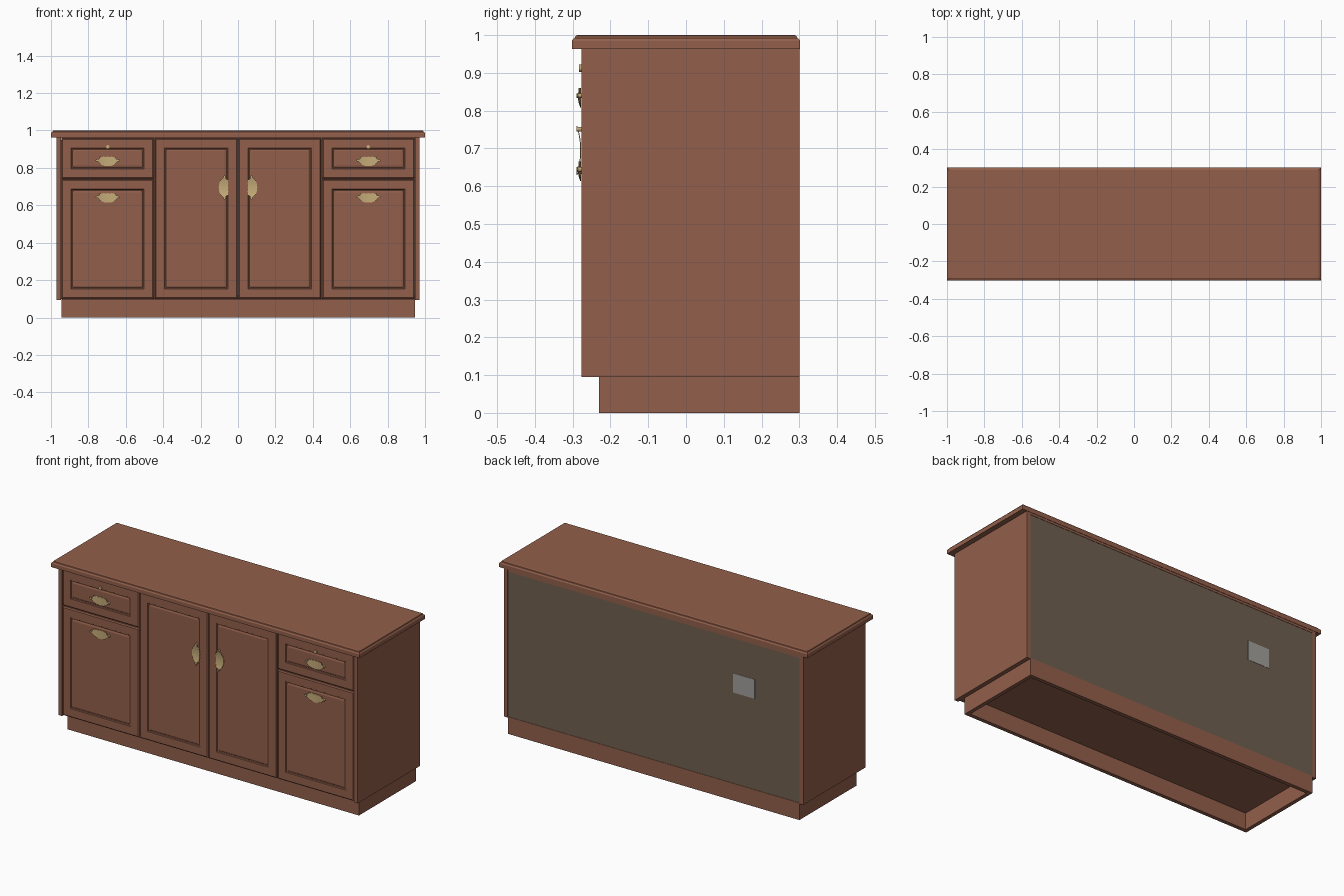
import bpy, bmesh, math
from mathutils import Vector

if "Cube" in bpy.data.objects:
    bpy.data.objects.remove(bpy.data.objects["Cube"])


def material(name, rgb):
    m = bpy.data.materials.new(name)
    m.diffuse_color = (*rgb, 1)
    m.use_nodes = True
    m.node_tree.nodes["Principled BSDF"].inputs["Base Color"].default_value = m.diffuse_color
    return m


WOOD = material("wood", (0.29, 0.115, 0.07))
BACK = material("backing", (0.16, 0.115, 0.08))
BRASS = material("brass", (0.56, 0.41, 0.19))
LABEL = material("pale_grey", (0.36, 0.35, 0.33))
FRONT = -0.277


def finish(name, bm, mat):
    bmesh.ops.recalc_face_normals(bm, faces=bm.faces)
    me = bpy.data.meshes.new(name)
    bm.to_mesh(me)
    bm.free()
    me.materials.append(mat)
    ob = bpy.data.objects.new(name, me)
    bpy.context.collection.objects.link(ob)
    return ob


def stacked(name, rect, rings, place, mat=WOOD):
    """Solid lofted through inset rectangles; rings are (inset, level)."""
    a0, a1, b0, b1 = rect
    bm = bmesh.new()
    loops = []
    for i, lv in rings:
        pts = ((a0+i, b0+i), (a1-i, b0+i), (a1-i, b1-i), (a0+i, b1-i))
        loops.append([bm.verts.new(place(a, b, lv)) for a, b in pts])
    for p, q in zip(loops, loops[1:]):
        for k in range(4):
            bm.faces.new((p[k], p[(k+1) % 4], q[(k+1) % 4], q[k]))
    bm.faces.new(loops[0])
    bm.faces.new(loops[-1])
    return finish(name, bm, mat)


def flat(a, b, lv):
    return (a, b, lv)


def upright(a, b, lv):
    return (a, FRONT + lv, b)


def box(name, x0, x1, y0, y1, z0, z1, mat=WOOD):
    return stacked(name, (min(x0, x1), max(x0, x1), y0, y1), [(0, z0), (0, z1)], flat, mat)


def door(name, x0, x1, z0, z1):
    # bevelled rim, flat frame, routed groove, flat centre panel
    rings = [(0, 0.022), (0, 0.006), (0.006, 0.001), (0.052, 0.001), (0.055, 0.006),
             (0.060, 0.007), (0.063, 0.004), (0.069, 0.002)]
    return stacked(name, (min(x0, x1), max(x0, x1), z0, z1), rings, upright)


def pull(name, cx, cz, angle=0.0):
    """Curved brass plate with a rounded lip, scalloped edge and two end posts."""
    c, s = math.cos(angle), math.sin(angle)

    def put(u, v, y):
        return Vector((cx + u*c - v*s, y, cz + u*s + v*c))

    n, bm, rows = 40, bmesh.new(), []
    for k in range(n + 1):
        u = -0.065 + 0.13 * k / n
        t = abs(u)
        wing = 0.009 * math.sqrt(max(0.05, 1 - (t / 0.066)**4))
        top = max(wing, 0.017 + 0.003 * abs(math.cos(u * 150)) if t < 0.044 else 0)
        low = -max(wing, 0.031 * math.sqrt(max(0, 1 - (t / 0.052)**2)))
        y = -0.280 - 0.010 * (t / 0.065)**2
        rows.append([bm.verts.new(put(u, v, y + d))
                     for v, d in ((low, 0), (top, 0), (top, 0.0025), (low, 0.0025))])
    for p, q in zip(rows, rows[1:]):
        for k in range(4):
            bm.faces.new((p[k], p[(k+1) % 4], q[(k+1) % 4], q[k]))
    bm.faces.new(rows[0])
    bm.faces.new(rows[-1])
    for u in (-0.056, 0.056):
        disc(bm, put(u, 0, 0), 0.006, -0.290)
    return finish(name, bm, BRASS)


def disc(bm, centre, radius, y_front):
    rings = [[bm.verts.new((centre.x + radius * math.cos(k * math.pi / 6), y,
                            centre.z + radius * math.sin(k * math.pi / 6))) for k in range(12)]
             for y in (y_front, FRONT + 0.004)]
    for k in range(12):
        j = (k + 1) % 12
        bm.faces.new((rings[0][k], rings[0][j], rings[1][j], rings[1][k]))
    bm.faces.new(rings[0])
    bm.faces.new(rings[1])


# Worktop with a stepped moulded edge
stacked("worktop", (-1, 1, -0.302, 0.302),
        [(0, 0.963), (0, 0.985), (0.003, 0.990), (0.007, 0.992), (0.009, 0.997), (0.014, 1.0)], flat)

# Carcass shell
box("bottom_panel", -0.945, 0.945, -0.255, 0.295, 0.097, 0.117)
box("top_panel", -0.945, 0.945, -0.255, 0.300, 0.950, 0.963)
box("back_panel", -0.947, 0.947, 0.289, 0.298, 0.100, 0.950, BACK)
box("back_label", -0.655, -0.515, 0.296, 0.2995, 0.632, 0.745, LABEL)

# Hollow plinth
box("plinth_front", -0.945, 0.945, -0.230, -0.208, 0, 0.098)
box("plinth_back", -0.945, 0.945, 0.278, 0.300, 0, 0.100)

for s, side in ((-1, "left"), (1, "right")):
    box(side + "_side_panel", s*0.970, s*0.946, FRONT, 0.300, 0.095, 0.963)
    box(side + "_plinth_end", s*0.945, s*0.923, -0.208, 0.278, 0, 0.098)
    box(side + "_divider", s*0.457, s*0.437, -0.255, 0.289, 0.117, 0.950)
    box(side + "_rail", s*0.945, s*0.457, -0.255, 0.289, 0.730, 0.750)
    # Drawer front and doors
    door(side + "_drawer_front", s*0.944, s*0.450, 0.743, 0.958)
    door(side + "_lower_door", s*0.944, s*0.450, 0.100, 0.738)
    door(side + "_centre_door", s*0.444, s*0.002, 0.100, 0.958)
    # Brass fittings
    pull(side + "_drawer_pull", s*0.697, 0.840)
    pull(side + "_lower_pull", s*0.697, 0.645)
    pull(side + "_centre_pull", s*0.072, 0.695, s * math.pi / 2)
    bm = bmesh.new()
    disc(bm, Vector((s*0.697, 0, 0.912)), 0.010, -0.283)
    finish(side + "_drawer_lock", bm, BRASS)
